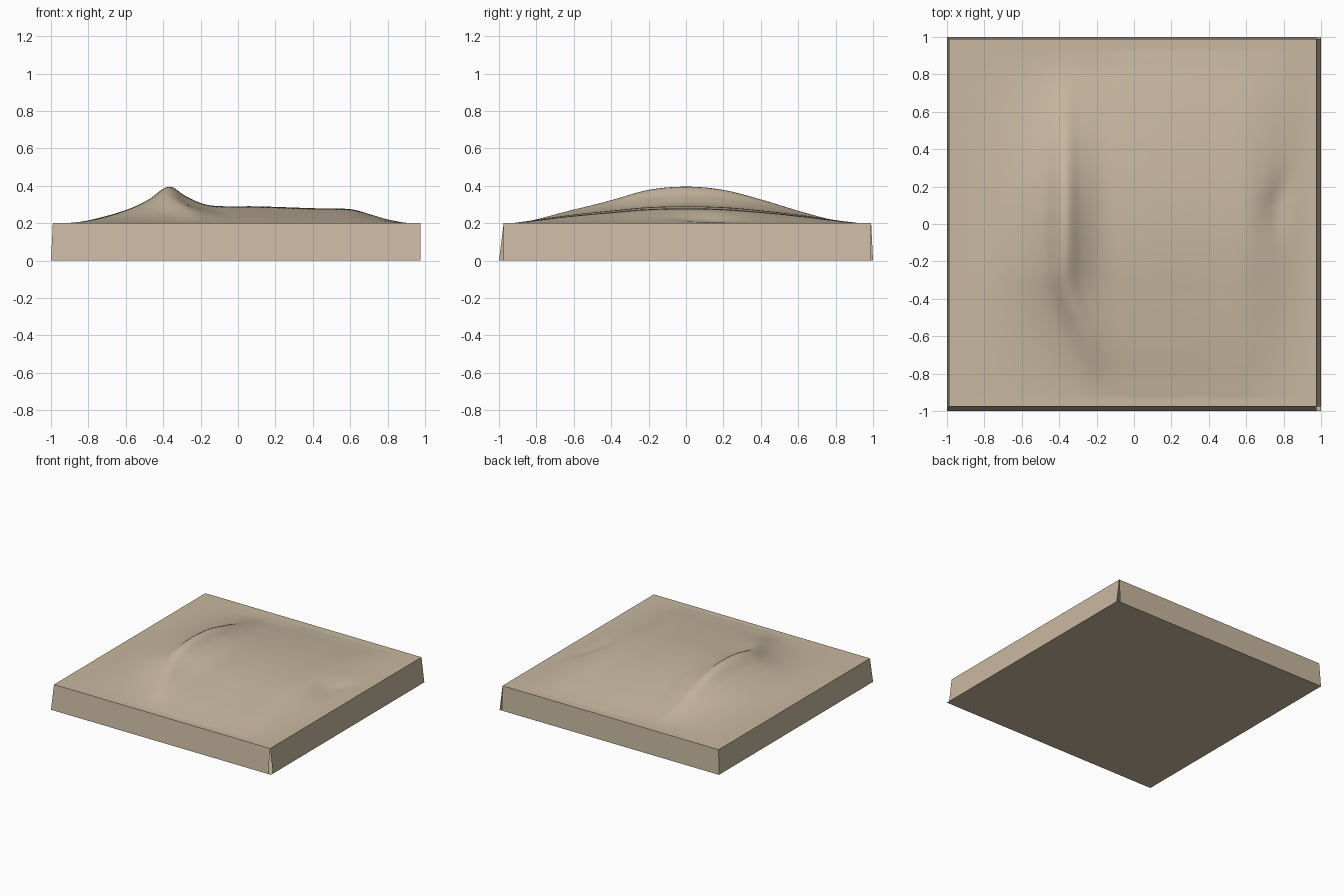
import bpy, bmesh, math

cube = bpy.data.objects.get("Cube")
if cube:
    bpy.data.objects.remove(cube)

# One sandy colour for the whole tile
sand = bpy.data.materials.new("sand")
sand.use_nodes = True
colour = (0.578, 0.479, 0.352, 1)
sand.diffuse_color = colour
bsdf = next(n for n in sand.node_tree.nodes if n.type == 'BSDF_PRINCIPLED')
bsdf.inputs["Base Color"].default_value = colour

TOP = 0.2
LEFT, RIGHT, FRONT, BACK = -0.99, 0.975, -0.975, 0.99

# Height across the ridge and plateau, and its fade from front to back
ACROSS = [(-1, 0), (-0.92, 0), (-0.8, 0.015), (-0.6, 0.07), (-0.48, 0.125),
          (-0.37, 0.195), (-0.28, 0.145), (-0.2, 0.108), (-0.12, 0.092),
          (0.1, 0.09), (0.4, 0.08), (0.6, 0.075), (0.7, 0.052),
          (0.8, 0.022), (0.9, 0.002), (1, 0)]
ALONG = [(-1, 0), (-0.92, 0), (-0.8, 0.08), (-0.6, 0.35), (-0.4, 0.63),
         (-0.2, 0.91), (0, 1), (0.2, 0.91), (0.4, 0.65), (0.6, 0.34),
         (0.8, 0.07), (0.92, 0), (1, 0)]


def smoothstep(a, b, v):
    t = min(1, max(0, (v - a) / (b - a)))
    return t * t * (3 - 2 * t)


def profile(points, v):
    """Smooth curve through the profile points."""
    v = min(1, max(-1, v))
    i = next(k for k in range(len(points) - 1) if v <= points[k + 1][0])

    def slope(k):
        a, b = points[max(k - 1, 0)], points[min(k + 1, len(points) - 1)]
        return (b[1] - a[1]) / (b[0] - a[0])

    (x0, y0), (x1, y1) = points[i], points[i + 1]
    d = x1 - x0
    t = (v - x0) / d
    s = t * t * (3 - 2 * t)
    return max(0, y0 * (1 - s) + y1 * s + d * t * (1 - t)
               * (slope(i) * (1 - t) - slope(i + 1) * t))


def height(x, y):
    # The ridge bends to the left at its front end
    bend = 0.13 * smoothstep(0.25, 0.75, -y) * smoothstep(0.75, 0, abs(x + 0.3))
    fade = profile(ALONG, y) ** (1 - 0.35 * smoothstep(-0.35, 0, x))
    h = profile(ACROSS, x - bend) * fade
    # A shallow hollow cuts the right edge of the plateau
    u, v = x - 0.76 - 0.25 * max(0, y - 0.1), y - 0.1
    h -= 0.02 * math.exp(-(u / 0.07) ** 2 - (v / 0.17) ** 2)
    return TOP + max(0, h)


def add_object(name, mesh):
    mesh.materials.append(sand)
    ob = bpy.data.objects.new(name, mesh)
    bpy.context.collection.objects.link(ob)
    return ob


# Rolling ground surface
bm = bmesh.new()
bmesh.ops.create_grid(bm, x_segments=120, y_segments=120, size=1)
for vert in bm.verts:
    x = LEFT + (vert.co.x + 1) / 2 * (RIGHT - LEFT)
    y = FRONT + (vert.co.y + 1) / 2 * (BACK - FRONT)
    vert.co = (x, y, height(x, y))
for face in bm.faces:
    face.smooth = True
ground = bpy.data.meshes.new("ground_surface")
bm.to_mesh(ground)
bm.free()
add_object("ground_surface", ground)

# Sloping side walls, with narrow open slits at the two left-hand corners
WALLS = {
    "front_wall": [(-1, -1, 0), (RIGHT, -1, 0), (RIGHT, FRONT, TOP), (LEFT, FRONT, TOP)],
    "left_wall": [(1, FRONT, 0), (1, BACK, 0), (RIGHT, BACK, TOP), (RIGHT, FRONT, TOP)],
    "back_wall": [(RIGHT, 1, 0), (-1, 1, 0), (LEFT, BACK, TOP), (RIGHT, BACK, TOP)],
    "right_wall": [(-1, 1, 0), (-1, -1, 0), (LEFT, FRONT, TOP), (LEFT, BACK, TOP)],
    "underside": [(-1, -1, 0), (-1, 1, 0), (1, 1, 0), (1, -1, 0)],
}
for name, corners in WALLS.items():
    mesh = bpy.data.meshes.new(name)
    mesh.from_pydata(corners, [], [(0, 1, 2, 3)])
    add_object(name, mesh)
